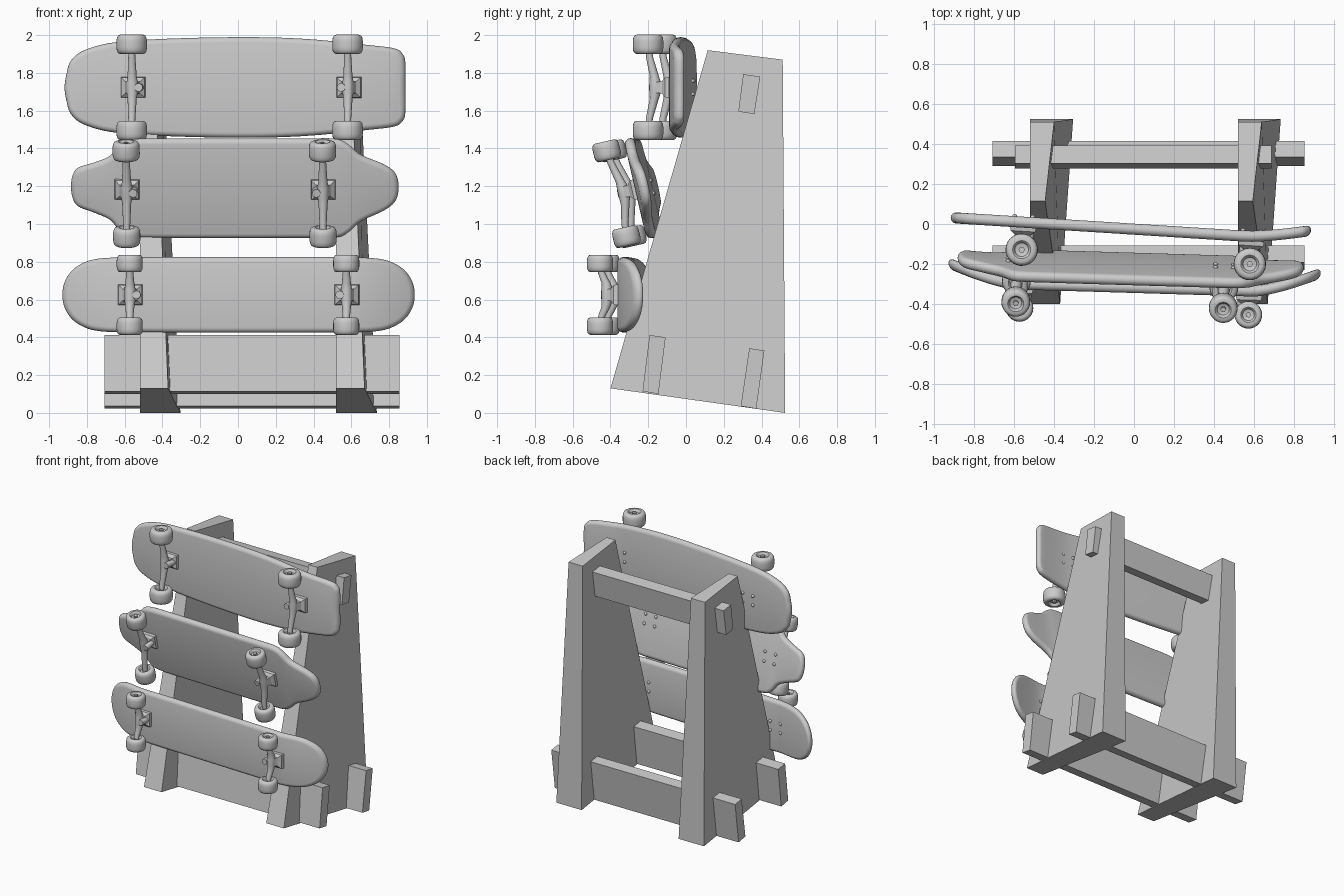
import bpy, bmesh
from math import sin, cos, pi, radians
from mathutils import Matrix, Vector

if "Cube" in bpy.data.objects:
    bpy.data.objects.remove(bpy.data.objects["Cube"])


def finish(name, bm, mat=Matrix(), smooth=True):
    bmesh.ops.recalc_face_normals(bm, faces=bm.faces)
    me = bpy.data.meshes.new(name)
    bm.to_mesh(me)
    bm.free()
    me.transform(mat)
    if smooth:
        me.shade_smooth()
        me.set_sharp_from_angle(angle=radians(38))
    ob = bpy.data.objects.new(name, me)
    bpy.context.collection.objects.link(ob)
    return ob


def loft(name, rings, mat=Matrix(), smooth=True):
    """Skin a list of equal-length rings and cap both ends."""
    bm = bmesh.new()
    vs = [[bm.verts.new(p) for p in r] for r in rings]
    n = len(rings[0])
    for a, b in zip(vs, vs[1:]):
        for i in range(n):
            bm.faces.new((a[i], a[(i + 1) % n], b[(i + 1) % n], b[i]))
    bm.faces.new(vs[0])
    bm.faces.new(vs[-1])
    return finish(name, bm, mat, smooth)


def circle(r, z, y=0.0, n=28, ry=None):
    ry = r if ry is None else ry
    return [(r * cos(2 * pi * i / n), y + ry * sin(2 * pi * i / n), z) for i in range(n)]


# --- Stand: wedge-section side panels ---
panel = [(-0.40, 0.13, 0.15), (0.525, 0.0, 0.215), (0.512, 1.87, 0.12), (0.115, 1.92, 0.075)]
for name, x in (("left_side_panel", -0.52), ("right_side_panel", 0.52)):
    loft(name, [[(x, y, z) for y, z, w in panel],
                [(x + w, y, z) for y, z, w in panel]], smooth=False)

# --- Stand: cross beams through the panels ---
beams = {
    "top_beam": (-0.595, 0.69, [(0.303, 1.793), (0.393, 1.78), (0.362, 1.582), (0.277, 1.595)]),
    "back_lower_beam": (-0.708, 0.855, [(0.335, 0.342), (0.415, 0.33), (0.372, 0.022), (0.29, 0.036)]),
    "front_lower_beam": (-0.708, 0.855, [(-0.193, 0.412), (-0.108, 0.40), (-0.146, 0.10), (-0.23, 0.114)]),
}
for name, (x0, x1, sec) in beams.items():
    loft(name, [[(x, y, z) for y, z in sec] for x in (x0, x1)], smooth=False)


# --- Deck: half outline mirrored, round rim, kicked ends ---
def smooth_path(ctrl, steps=6):
    p = [Vector(c) for c in ctrl]
    flip = lambda v: Vector((v.x, -v.y))
    p = [flip(p[1])] + p + [flip(p[-2])]
    out = []
    for a, b, c, d in zip(p, p[1:], p[2:], p[3:]):
        for s in range(steps):
            t = s / steps
            out.append(0.5 * (2 * b + (c - a) * t + (2 * a - 5 * b + 4 * c - d) * t * t
                              + (3 * b - a - 3 * c + d) * t ** 3))
    return out + [p[-2]]


def deck(name, ctrl, thick, kicks, start, mat):
    half = smooth_path(ctrl)
    pts = half + [Vector((q.x, -q.y)) for q in half[-2:0:-1]]
    n, m, r = len(pts), len(half) - 1, thick / 2
    end = abs(ctrl[0][0])

    def lift(x):
        t = max(0, (abs(x) - start) / (end - start))
        return kicks[x > 0] * t ** 1.4

    bm = bmesh.new()
    rings = []
    for k in range(9):
        a = -pi / 2 + pi * k / 8
        ring = []
        for i, q in enumerate(pts):
            tan = (pts[(i + 1) % n] - pts[i - 1]).normalized()
            s = q + Vector((tan.y, -tan.x)) * r * (1 - cos(a))
            ring.append(bm.verts.new((s.x, r * sin(a) + lift(s.x), s.y)))
        rings.append(ring)
    for a, b in zip(rings, rings[1:]):
        for i in range(n):
            bm.faces.new((a[i], a[(i + 1) % n], b[(i + 1) % n], b[i]))
    for ring in (rings[0], rings[-1]):
        bm.faces.new((ring[0], ring[1], ring[-1]))
        for i in range(1, m - 1):
            bm.faces.new((ring[i], ring[i + 1], ring[n - i - 1], ring[n - i]))
        bm.faces.new((ring[m - 1], ring[m], ring[m + 1]))
    finish(name, bm, mat)


# --- Truck: base plate, pivot, hanger, wheels, nuts, bolts ---
def truck(name, x, d, track, R, h, thick, side, mat):
    M = mat @ Matrix.Translation((x, 0, 0))
    f = -thick / 2
    rect = lambda a, b, y: [(-a, y, -b), (a, y, -b), (a, y, b), (-a, y, b)]
    loft(name + "_base_plate", [rect(0.066, 0.055, f + 0.005), rect(0.062, 0.052, f - 0.018),
                                rect(0.04, 0.032, f - 0.035), rect(0.022, 0.026, -d + 0.025)], M, False)
    loft(name + "_kingpin", [[(px + side * 0.035, y, pz) for px, pz, _ in circle_xz]
                             for y in (f, -d + 0.005)
                             for circle_xz in [[(0.022 * cos(j * pi / 8), 0.022 * sin(j * pi / 8), 0)
                                                for j in range(16)]]], M)
    prof = [(-track, 0.016, 0), (-track * 0.7, 0.019, 0.008), (-0.06, 0.024, 0.033), (-0.025, 0.03, 0.038),
            (0.025, 0.03, 0.038), (0.06, 0.024, 0.033), (track * 0.7, 0.019, 0.008), (track, 0.016, 0)]
    loft(name + "_hanger", [circle(r, z, -d + o, 16) for z, r, o in prof], M)
    wp = [(.36, -.55), (.42, -.6), (.48, -.9), (.56, -1), (.76, -1), (.89, -.9), (.97, -.68), (1, -.35)]
    wp += [(r, -z) for r, z in reversed(wp)]
    for end, sgn in (("lower", -1), ("upper", 1)):
        W = M @ Matrix.Translation((0, -d, sgn * track))
        loft(f"{name}_{end}_wheel", [circle(r * R, z * h) for r, z in wp], W)
        loft(f"{name}_{end}_axle_nut", [circle(0.2 * R, z, n=6) for z in (-h * 0.88, h * 0.88)], W)
    bm = bmesh.new()
    for bx in (-0.045, 0.045):
        for bz in (-0.035, 0.035):
            bmesh.ops.create_uvsphere(bm, u_segments=12, v_segments=6, radius=0.012,
                                      matrix=Matrix.Translation((bx, thick / 2, bz)))
    finish(name + "_bolts", bm, M)


cruiser = [(-.905, 0), (-.895, .07), (-.872, .14), (-.8, .197), (-.63, .24), (-.3, .26), (.1, .266),
           (.4, .255), (.7, .225), (.84, .207), (.885, .178), (.9, .13), (.9, 0)]
cutaway = [(-.868, 0), (-.86, .06), (-.83, .105), (-.74, .138), (-.66, .175), (-.6, .245), (-.53, .266),
           (-.35, .27), (.35, .27), (.53, .268), (.6, .24), (.67, .18), (.79, .125), (.85, .075), (.867, 0)]
side = [(-.933, 0), (-.922, .065), (-.885, .125), (-.825, .167), (-.75, .19), (-.62, .198), (-.3, .2)]
popsicle = side + [(-x, w) for x, w in reversed(side)]

# name, outline, centre, yaw, roll, kicks, kick start, truck x, axle depth, half track, wheel radius, half width
boards = [
    ("top_board", cruiser, (-.015, -.025, 1.723), -.063, 0, (.0, .05), .58, (-.54, .605), .138, .228, .081, .051),
    ("middle_board", cutaway, (-.017, -.225, 1.19), -.03, .226, (.03, .03), .6, (-.57, .47), .132, .233, .072, .05),
    ("bottom_board", popsicle, (0, -.318, .625), -.03, 0, (.095, .1), .6, (-.57, .577), .12, .166, .069, .046),
]
for name, ctrl, pos, yaw, roll, kicks, start, xs, d, track, R, h in boards:
    M = Matrix.Translation(pos) @ Matrix.Rotation(yaw, 4, 'Z') @ Matrix.Rotation(roll, 4, 'X')
    deck(name + "_deck", ctrl, 0.055, kicks, start, M)
    for label, x, s in (("left", xs[0], 1), ("right", xs[1], -1)):
        truck(f"{name}_{label}_truck", x, d, track, R, h, 0.055, s, M)
